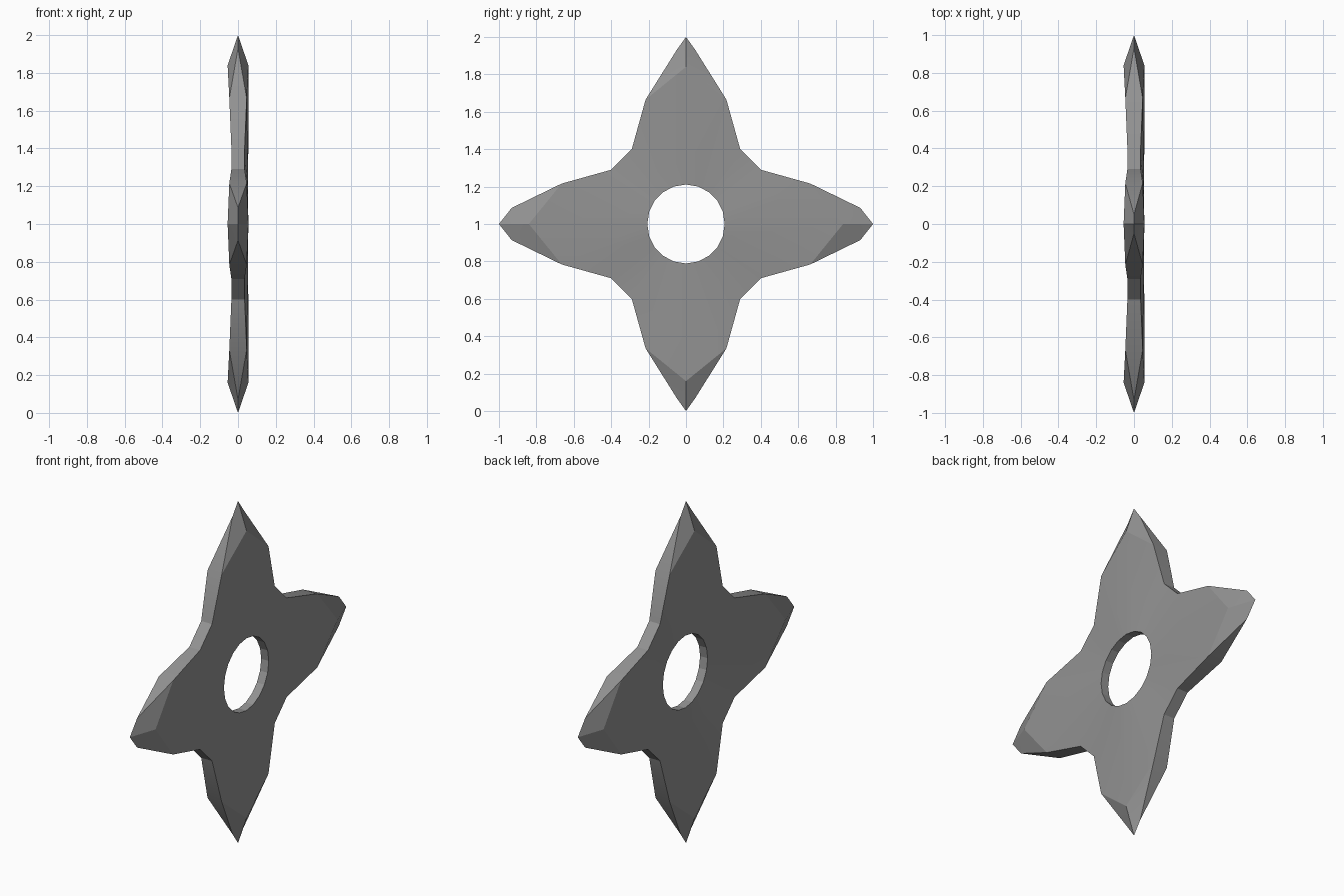
import bpy, bmesh, math

if "Cube" in bpy.data.objects:
    bpy.data.objects.remove(bpy.data.objects["Cube"])

# One flat colour
steel = bpy.data.materials.new("dark_steel")
steel.diffuse_color = (0.29, 0.29, 0.29, 1)
steel.use_nodes = True
steel.node_tree.nodes["Principled BSDF"].inputs["Base Color"].default_value = steel.diffuse_color

# Outline of one quarter (y, z, half thickness): ridge, shoulder, two valley corners, shoulder
QUARTER = [(0.84, 0, 0.055), (0.665, 0.216, 0.046), (0.40, 0.29, 0.035),
           (0.29, 0.40, 0.035), (0.216, 0.665, 0.046)]
HOLE_RY, HOLE_RZ = 0.207, 0.211
HOLE_X = {1: 0.054, -1: 0.005}   # the back face is dished


def turn(y, z, q):
    for _ in range(q):
        y, z = -z, y
    return y, z


bm = bmesh.new()


def vert(x, y, z):
    return bm.verts.new((x, y, z + 1))


# Hole rim and outline rings for both faces
hole, edge = {}, {}
for s in (1, -1):
    hole[s] = []
    edge[s] = []
    for i in range(20):
        a = math.radians(18 * i)
        hole[s].append(vert(HOLE_X[s], HOLE_RY * math.cos(a), HOLE_RZ * math.sin(a)))
        y, z, h = QUARTER[i % 5]
        y, z = turn(y, z, i // 5)
        edge[s].append(vert(s * h, y, z))

# Broad faces and hole wall
wall = []
for i in range(20):
    j = (i + 1) % 20
    for s in (1, -1):
        bm.faces.new((hole[s][i], edge[s][i], edge[s][j], hole[s][j]))
    wall.append(bm.faces.new((hole[1][i], hole[1][j], hole[-1][j], hole[-1][i])))

# Arms: sharpened tips and side walls
for q in range(4):
    r, w = (0.932, 0.086) if q % 2 == 0 else (0.93, 0.05)
    tip = vert(0, *turn(1, 0, q))
    side = {k: vert(0, *turn(r, k * w, q)) for k in (1, -1)}
    c = 5 * q
    for k in (1, -1):
        sh = (c + k) % 20
        for s in (1, -1):
            bm.faces.new((edge[s][c], edge[s][sh], side[k]))
            bm.faces.new((edge[s][c], side[k], tip))
        bm.faces.new((edge[1][sh], edge[-1][sh], side[k]))
    for i in (c + 1, c + 2, c + 3):
        j = (i + 1) % 20
        bm.faces.new((edge[1][i], edge[1][j], edge[-1][j], edge[-1][i]))

bmesh.ops.recalc_face_normals(bm, faces=bm.faces)
bm.faces.index_update()
wall_ids = [f.index for f in wall]
mesh = bpy.data.meshes.new("throwing_star")
bm.to_mesh(mesh)
bm.free()
mesh.materials.append(steel)

star = bpy.data.objects.new("throwing_star", mesh)
bpy.context.collection.objects.link(star)
bpy.context.view_layer.objects.active = star
star.select_set(True)
bpy.ops.object.shade_smooth_by_angle(angle=math.radians(22))
for i in wall_ids:   # faceted hole
    mesh.polygons[i].use_smooth = False
